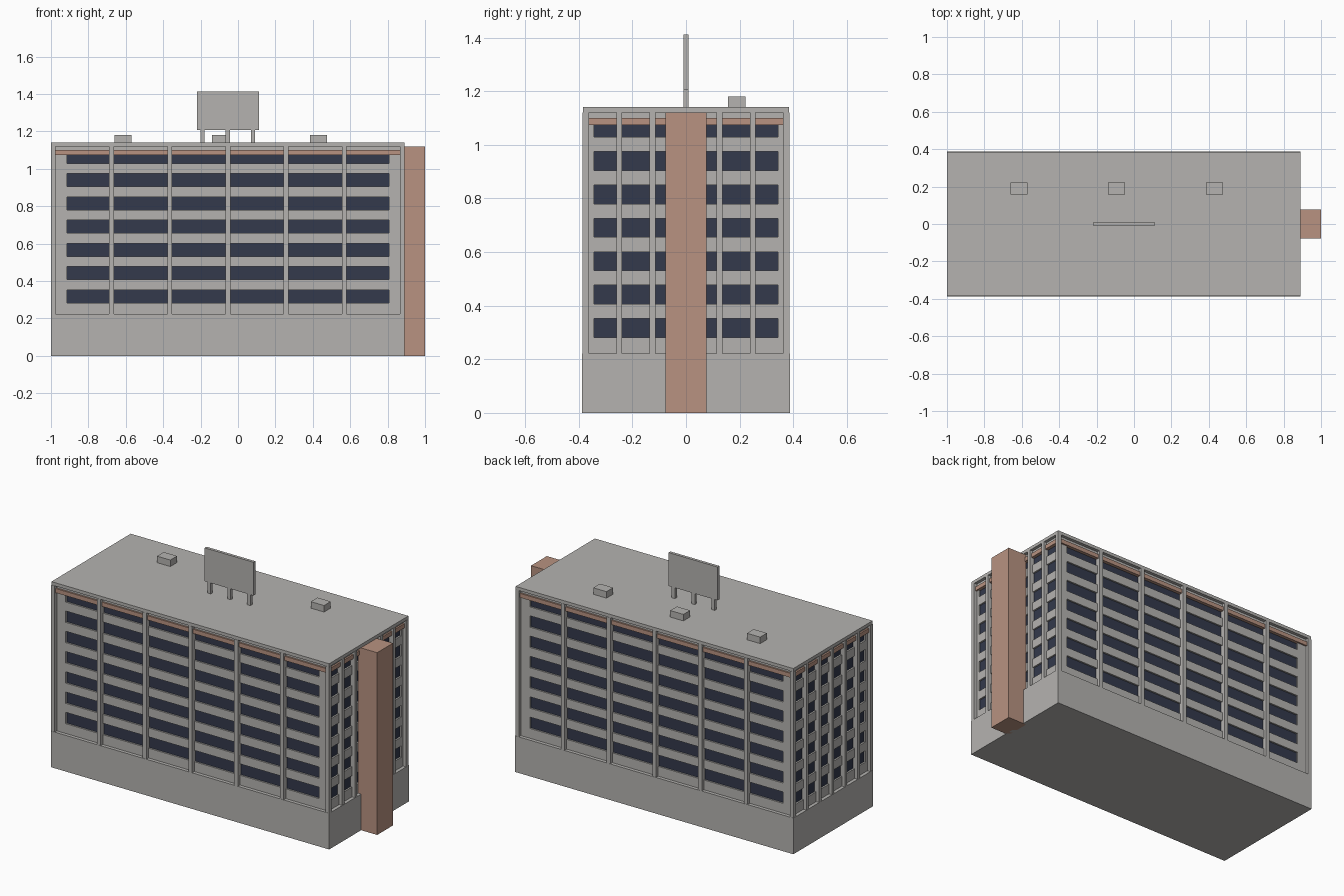
import bpy
import bmesh

cube = bpy.data.objects.get("Cube")
if cube:
    bpy.data.objects.remove(cube, do_unlink=True)


def material(name, colour):
    mat = bpy.data.materials.new(name)
    mat.use_nodes = True
    mat.diffuse_color = (*colour, 1)
    mat.node_tree.nodes["Principled BSDF"].inputs["Base Color"].default_value = (*colour, 1)
    return mat


CONCRETE = material("concrete_grey", (0.46, 0.45, 0.435))
TERRACOTTA = material("terracotta", (0.48, 0.29, 0.22))
GLASS = material("navy_glass", (0.033, 0.041, 0.072))


def boxes(name, mat, ranges):
    """One object made of boxes, each given as (x0, x1, y0, y1, z0, z1)."""
    bm = bmesh.new()
    for x0, x1, y0, y1, z0, z1 in ranges:
        for v in bmesh.ops.create_cube(bm, size=1)["verts"]:
            v.co.x = x1 if v.co.x > 0 else x0
            v.co.y = y1 if v.co.y > 0 else y0
            v.co.z = z1 if v.co.z > 0 else z0
    mesh = bpy.data.meshes.new(name)
    bm.to_mesh(mesh)
    bm.free()
    mesh.materials.append(mat)
    obj = bpy.data.objects.new(name, mesh)
    bpy.context.collection.objects.link(obj)
    return obj


# Main extents
LEFT, RIGHT, HALF = -1.0, 0.89, 0.386
BASE, HEAD, ROOF = 0.222, 1.12, 1.14
RECESS = 0.02
wx0, wx1, wy = LEFT + RECESS, RIGHT - RECESS, HALF - RECESS


def ring(inset, z0, z1):
    return (LEFT + inset, RIGHT - inset, inset - HALF, HALF - inset, z0, z1)


boxes("base", CONCRETE, [ring(-0.001, 0, BASE)])
boxes("roof_slab", CONCRETE, [ring(0.001, HEAD, ROOF)])
boxes("window_glass", GLASS, [ring(RECESS + 0.01, BASE, HEAD)])

# Wall bands between the seven window rows
bands, bottom = [], BASE
for row in range(7):
    sill = 0.282 + row * 0.1245
    bands.append(ring(RECESS, bottom, sill))
    bottom = sill + 0.07
bands.append(ring(RECESS, bottom, HEAD))
boxes("wall_bands", CONCRETE, bands)

# Solid wall at the corners, beside the windows
boxes("wall_corners", CONCRETE, [
    (x0, x1, y0, y1, BASE, HEAD)
    for x0, x1 in ((wx0, -0.915), (0.806, wx1))
    for y0, y1 in ((-wy, -0.343), (0.343, wy))])

# Terracotta frieze above the top windows
boxes("frieze", TERRACOTTA, [ring(RECESS - 0.01, 1.074, 1.1)])

# Outer piers on all four sides
piers = []
for i in range(5):
    x = -0.676 + i * 0.311
    for y0, y1 in ((-HALF, -wy + 0.015), (wy - 0.015, HALF)):
        piers.append((x - 0.013, x + 0.013, y0, y1, BASE, HEAD))
    y = (i - 2) * 0.1245
    for x0, x1 in ((LEFT, wx0 + 0.015), (wx1 - 0.015, RIGHT)):
        piers.append((x0, x1, y - 0.011, y + 0.011, BASE, HEAD))
boxes("piers", CONCRETE, piers)
boxes("corner_piers", CONCRETE, [
    (x0, x1, y0, y1, BASE, HEAD)
    for x0, x1 in ((LEFT, LEFT + 0.024), (RIGHT - 0.024, RIGHT))
    for y0, y1 in ((-HALF, -HALF + 0.025), (HALF - 0.025, HALF))])

# Stair tower on the end wall
boxes("stair_tower", TERRACOTTA, [(RIGHT - 0.02, 1.0, -0.077, 0.077, 0, HEAD)])

# Rooftop boxes and sign board
boxes("roof_vents", CONCRETE, [
    (x - 0.045, x + 0.045, 0.157, 0.222, ROOF, 1.18) for x in (-0.615, -0.093, 0.43)])
boxes("sign_board", CONCRETE, [(-0.22, 0.112, -0.009, 0.009, 1.207, 1.412)])
boxes("sign_legs", CONCRETE, [
    (x - 0.011, x + 0.011, -0.009, 0.009, ROOF, 1.207) for x in (-0.19, -0.055, 0.08)])
